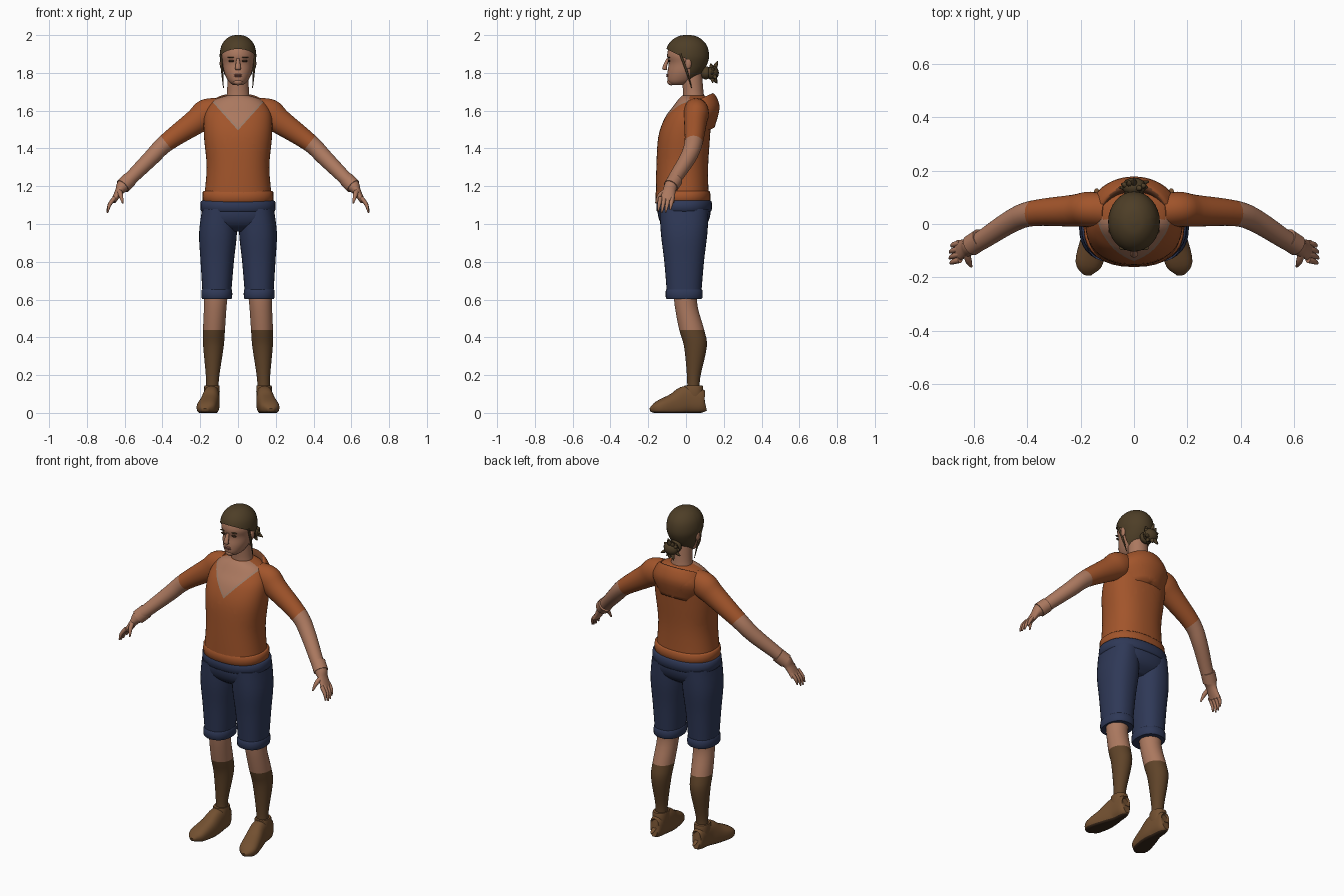
import bpy, bmesh, math, random
from mathutils import Vector

if "Cube" in bpy.data.objects:
    bpy.data.objects.remove(bpy.data.objects["Cube"])
random.seed(4)
X, Y, Z = Vector((1, 0, 0)), Vector((0, 1, 0)), Vector((0, 0, 1))


def material(name, *rgb):
    mat = bpy.data.materials.new(name)
    mat.use_nodes = True
    mat.diffuse_color = (*rgb, 1)
    mat.node_tree.nodes["Principled BSDF"].inputs["Base Color"].default_value = (*rgb, 1)
    return mat


orange = material("orange cloth", .36, .09, .024)
lining = material("dark lining", .15, .05, .02)
navy = material("navy cloth", .028, .04, .095)
skin = material("skin", .41, .19, .115)
sock = material("brown sock", .115, .057, .022)
leather = material("brown leather", .17, .08, .03)
dark = material("dark brown", .04, .02, .01)
brown = material("brown hair", .075, .048, .02)
lip = material("lip", .27, .1, .07)
trim = material("zip trim", .33, .2, .14)


def finish(name, bm, mats, mirror):
    bmesh.ops.recalc_face_normals(bm, faces=bm.faces)
    mesh = bpy.data.meshes.new(name)
    bm.to_mesh(mesh)
    bm.free()
    for mat in mats:
        mesh.materials.append(mat)
    obj = bpy.data.objects.new(name, mesh)
    bpy.context.collection.objects.link(obj)
    if mirror:
        obj.modifiers.new("mirror", "MIRROR").use_mirror_merge = False
    bpy.ops.object.select_all(action="DESELECT")
    bpy.context.view_layer.objects.active = obj
    obj.select_set(True)
    bpy.ops.object.shade_smooth_by_angle(angle=math.radians(50))


def smooth_rows(rows, steps):
    """Catmull-Rom through rows of x, y, z, half width, half depth."""
    rows = [row if len(row) == 5 else (*row, row[-1]) for row in rows]
    last = len(rows) - 1
    out = []
    for i in range(last):
        before, start, end, after = (rows[max(0, min(last, i + k))] for k in (-1, 0, 1, 2))
        for step in range(steps):
            t = step / steps
            out.append([q + t / 2 * (r - p + t * (2*p - 5*q + 4*r - s + t * (3*(q - r) + s - p)))
                        for p, q, r, s in zip(before, start, end, after)])
    return out + [rows[-1]]


def signed_power(value, power):
    return math.copysign(abs(value) ** power, value)


def loft(name, rows, mats, axis=None, ref=Y, mirror=False, sides=32, steps=4,
         power=2, cuts=(), rule=None, floor=False):
    """Elliptical rings along a path; cuts split faces, rule colours or drops them."""
    bm = bmesh.new()
    rows = smooth_rows(rows, steps)
    points = [Vector(row[:3]) for row in rows]
    rings = []
    for i, (*_, width, depth) in enumerate(rows):
        along = axis or points[min(i + 1, len(points) - 1)] - points[max(i - 1, 0)]
        along = along.normalized()
        v = (ref - along * ref.dot(along)).normalized()
        u = v.cross(along)
        ring = []
        for k in range(sides):
            angle = math.tau * k / sides
            p = (points[i] + u * max(width, .001) * signed_power(math.cos(angle), 2 / power)
                 + v * max(depth, .001) * signed_power(math.sin(angle), 2 / power))
            if floor:
                p.z = max(p.z, 0)
            ring.append(bm.verts.new(p))
        rings.append(ring)
    for low, high in zip(rings, rings[1:]):
        for k in range(sides):
            after = (k + 1) % sides
            bm.faces.new((low[k], low[after], high[after], high[k]))
    bm.faces.new(rings[0])
    bm.faces.new(rings[-1])
    for point, normal in cuts:
        bmesh.ops.bisect_plane(bm, geom=bm.verts[:] + bm.edges[:] + bm.faces[:],
                               plane_co=point, plane_no=normal)
    if rule:
        dropped = []
        for face in bm.faces:
            index = rule(face.calc_center_median())
            if index is None:
                dropped.append(face)
            else:
                face.material_index = index
        bmesh.ops.delete(bm, geom=dropped, context="FACES")
    finish(name, bm, mats, mirror)


def centred(*rows):
    return [(0, *row) for row in rows]


def ball(name, loc, size, mat, mirror=False):
    bm = bmesh.new()
    bmesh.ops.create_uvsphere(bm, u_segments=16, v_segments=10, radius=1)
    for vert in bm.verts:
        vert.co = Vector(loc) + Vector(a * b for a, b in zip(vert.co, size))
    finish(name, bm, [mat], mirror)


def band(name, loc, height, width, depth, mat, mirror=False):
    """A rounded belt of cloth around a trunk or limb."""
    x, y, z = loc
    rows = [(x, y, z + height * rise, width * swell, depth * swell)
            for rise, swell in ((0, .92), (.1, 1), (.9, 1), (1, .92))]
    loft(name, rows, [mat], axis=Z, power=2.3, mirror=mirror, steps=2)


# Hooded top with a V neckline
SLOPE, TIP, TRIM = .9, 1.51, .0126
def in_vee(p, back, extra=0):
    return p.y < back and abs(p.x) < SLOPE * (p.z - TIP) + extra

vee_cuts = [((side * extra, 0, TIP), (side, 0, -SLOPE)) for side in (1, -1) for extra in (0, TRIM)]
loft("hooded_top", centred((-.02, 1.13, .18, .14), (-.02, 1.3, .166, .137), (-.01, 1.46, .18, .137),
                           (.01, 1.56, .18, .123), (.03, 1.62, .16, .1),
                           (.04, 1.66, .12, .08), (.04, 1.68, .06, .06)),
     [orange, skin, trim], axis=Z, sides=48, power=2.3, cuts=vee_cuts,
     rule=lambda p: 1 if in_vee(p, .02) else 2 if in_vee(p, .02, TRIM) else 0)
band("hem", (0, -.016, 1.115), .06, .187, .144, orange)

# Hood: a tilted bowl behind the neck, open at the V
tilt, mouth = Vector((0, -.4, .9)), Vector((0, .03, 1.61))
def hood_colour(p):
    if in_vee(p, -.02):
        return None
    offset = p - mouth
    return 1 if offset.dot(tilt) > 0 and offset.xy.length < .12 else 0

loft("hood", centred((.06, 1.47, .11, .1), (.05, 1.56, .165, .14), (.03, 1.63, .145, .135),
                     (.03, 1.64, .12, .11), (.04, 1.6, .09, .08)),
     [orange, lining], axis=tilt, sides=48, cuts=vee_cuts, rule=hood_colour)

# Arms: sleeve above the elbow cut, skin below it
elbow, down_arm = Vector((.38, .04, 1.43)), Vector((.78, 0, -.62))
loft("arms", [(.1, .05, 1.61, .06), (.165, .055, 1.585, .077, .066), (.225, .05, 1.54, .066, .06),
              (*elbow, .048), (.46, .01, 1.35, .043), (.57, -.06, 1.24, .036),
              (.61, -.08, 1.2, .035), (.63, -.09, 1.17, .022, .034),
              (.66, -.1, 1.12, .014, .04)],
     [orange, skin], mirror=True, cuts=[(elbow, down_arm)],
     rule=lambda p: 1 if (p - elbow).dot(down_arm) > 0 else 0)
wrist = Vector((.61, -.08, 1.2))
loft("wrist_cuffs", [(*(wrist + Vector((-.6, .4, .6)) * back), .04) for back in (.06, 0)],
     [skin], mirror=True, steps=1)

# Hands
for i, name in enumerate(("little", "ring", "middle", "index")):
    root = Vector((.652, -.072 - .021 * i, 1.14))
    reach = Vector((.04, -.015, -.08)) * (.82, .97, 1, .9)[i]
    bend = X * .009
    loft(name + "_fingers", [(*root, .011), (*(root + reach / 2 + bend), .01), (*(root + reach), .004)],
         [skin], mirror=True, sides=10)
loft("thumbs", [(.63, -.1, 1.18, .014), (.62, -.14, 1.15, .012), (.61, -.16, 1.11, .004)],
     [skin], ref=X, mirror=True, sides=10)

# Shorts with turned-up cuffs
loft("shorts_seat", centred((-.01, 1.14, .17, .13), (-.01, 1.06, .193, .14),
                            (-.01, 1, .185, .12), (-.01, .96, .1, .07)),
     [navy], axis=Z, power=2.4)
band("waistband", (0, -.01, 1.065), .06, .197, .146, navy)
loft("shorts_legs", [(.1, -.01, 1.08, .09, .13), (.106, -.01, .95, .1, .123),
                     (.11, -.01, .8, .088, .105), (.112, -.01, .62, .075, .09)],
     [navy], axis=Z, mirror=True, power=2.3)
band("shorts_cuffs", (.112, -.01, .604), .05, .081, .097, navy, mirror=True)

# Legs: skin above the sock line
sock_top = .44
loft("legs", [(.116, 0, .66, .066), (.12, 0, .57, .06), (.127, .03, .44, .058, .066),
              (.13, .05, .35, .054, .06), (.135, .04, .18, .034), (.137, .04, .1, .036)],
     [skin, sock], axis=Z, mirror=True, cuts=[(Z * sock_top, Z)],
     rule=lambda p: 1 if p.z < sock_top else 0)

# Shoes with flat dark soles
sole = .008
loft("shoes", [(.14, .1, .06, .012, .04), (.14, .09, .06, .034, .06), (.14, .01, .07, .043, .075),
               (.15, -.06, .045, .05, .06), (.17, -.15, .026, .05, .035), (.174, -.19, .015, .015, .01)],
     [leather, dark], ref=Z, mirror=True, power=2.5, floor=True,
     cuts=[(Z * sole, Z)], rule=lambda p: 1 if p.z < sole else 0)
band("shoe_collars", (.138, .04, .08), .065, .041, .05, leather, mirror=True)

# Head, neck and face
skull = centred((-.045, 1.735, .025, .03), (-.03, 1.755, .05, .066), (-.01, 1.8, .072, .088))
skull += centred(*((.007, 1.89 + .103 * math.sin(turn), .089 * math.cos(turn), .107 * math.cos(turn))
                   for turn in (-.4, 0, .4, .8, 1.2, math.pi / 2)))
loft("head", skull, [skin], axis=Z)
loft("neck", centred((.045, 1.62, .08, .07), (.04, 1.68, .06, .055), (.03, 1.8, .055)),
     [skin], axis=Z)
loft("nose", centred((-.096, 1.875, .008), (-.114, 1.825, .015, .012), (-.1, 1.814, .01)),
     [skin], axis=Z, sides=12)
ball("chin", (0, -.078, 1.752), (.026, .022, .018), skin)
for name, height in (("upper", 1.79), ("lower", 1.782)):
    ball(name + "_lip", (0, -.098, height), (.02, .007, .005), lip)
ball("eyes", (.036, -.09, 1.863), (.015, .006, .006), dark, mirror=True)
ball("eyebrows", (.036, -.09, 1.882), (.02, .008, .003), brown, mirror=True)
ball("ears", (.087, .012, 1.85), (.01, .017, .03), skin, mirror=True)

# Hair: a shell over the skull, with loose strands
hairline, slant = Vector((0, -.1, 1.925)), Vector((0, .45, .9))
nape, puff = Y * .022, .008
shell = [(x, y, z + puff * (z > hairline.z), width + puff, depth + puff)
         for x, y, z, width, depth in skull]
loft("hair", shell, [brown], axis=Z, cuts=[(hairline, slant), (nape, Y)],
     rule=lambda p: 0 if p.y > nape.y or (p - hairline).dot(slant) > 0 else None)
loft("loose_strands", [(.09, -.03, 1.9, .006), (.085, 0, 1.82, .006), (.077, .03, 1.72, .002)],
     [brown], mirror=True, sides=8)

# Knotted bun with tufts
knot = Vector((0, .14, 1.8))
ball("bun", knot, (.045, .034, .038), brown)
ball("bun_root", knot - Y * .035, (.04, .03, .035), brown)
tufts = 12
for i in range(tufts):
    angle = math.tau * i / tufts
    outward = Vector((math.cos(angle), random.uniform(-.2, .5), math.sin(angle)))
    tip = random.uniform(.05, .066)
    loft("bun_tuft", [(*(knot + outward * reach), width)
                      for reach, width in ((.02, .013), (.04, .011), (tip, .003))],
         [brown], sides=7)
